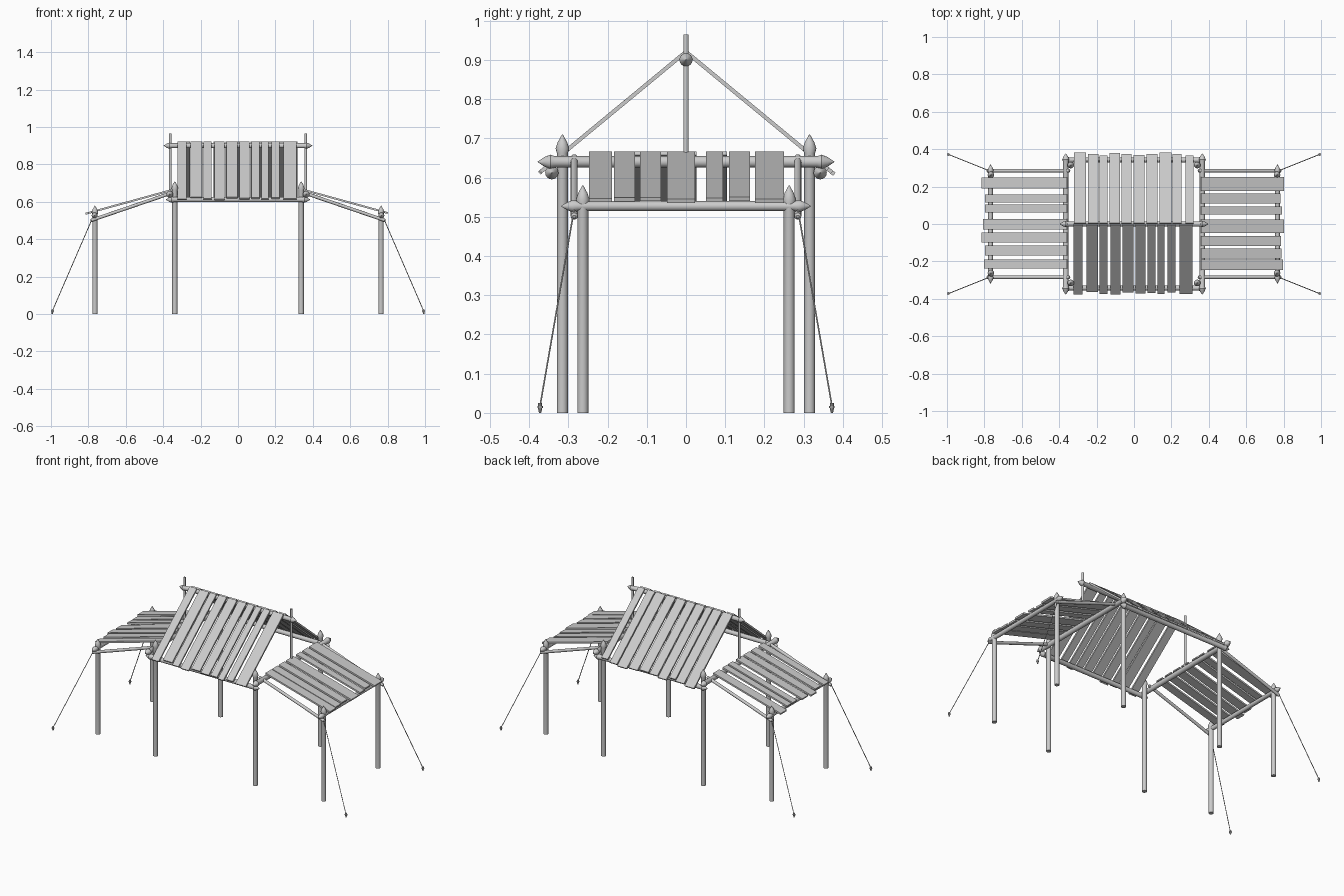
import bpy, bmesh, math
from mathutils import Vector, Matrix

if "Cube" in bpy.data.objects:
    bpy.data.objects.remove(bpy.data.objects["Cube"])


def finish(name, bm, smooth=False):
    bmesh.ops.recalc_face_normals(bm, faces=bm.faces)
    me = bpy.data.meshes.new(name)
    bm.to_mesh(me)
    bm.free()
    ob = bpy.data.objects.new(name, me)
    bpy.context.collection.objects.link(ob)
    if smooth:
        bpy.ops.object.select_all(action='DESELECT')
        bpy.context.view_layer.objects.active = ob
        ob.select_set(True)
        bpy.ops.object.shade_smooth_by_angle(angle=math.radians(35))
    return ob


def lathe(name, start, end, profile, sides=16):
    """Closed turned solid: profile is (distance along the axis, radius)."""
    a, b = Vector(start), Vector(end)
    rot = (b - a).to_track_quat('Z', 'Y').to_matrix()
    bm = bmesh.new()
    rings = []
    for h, r in profile:
        rings.append([bm.verts.new(a + rot @ Vector((
            r * math.cos(math.tau * i / sides), r * math.sin(math.tau * i / sides), h)))
            for i in range(sides)])
    for lo, hi in zip(rings, rings[1:]):
        for i in range(sides):
            j = (i + 1) % sides
            bm.faces.new((lo[i], lo[j], hi[j], hi[i]))
    bm.faces.new(rings[0])
    bm.faces.new(rings[-1])
    return finish(name, bm, True)


def rod(name, a, b, r, sides=16):
    length = (Vector(b) - Vector(a)).length
    return lathe(name, a, b, [(0, r), (length, r)], sides)


def spike(length, r, tip):
    # flared collar, then a sharpened point
    return [(length - tip - 0.012, r), (length - tip, r * 1.25),
            (length - tip * 0.55, r * 0.85), (length, 0.001)]


def post(name, x, y, top, r=0.014):
    return lathe(name, (x, y, 0), (x, y, top), [(0, r)] + spike(top, r, 0.036))


def beam(name, a, b, r=0.014, tip=0.03):
    length = (Vector(b) - Vector(a)).length
    s = spike(length, r, tip)
    return lathe(name, a, b, [(length - h, q) for h, q in reversed(s)] + s)


def slat(name, a, b, side, width, thick=0.010):
    """Flat board running from a to b, with its width along the side axis."""
    a, b, side = Vector(a), Vector(b), Vector(side)
    d = b - a
    n = d.normalized().cross(side)
    m = Matrix((d, side * width, n * thick)).transposed().to_4x4()
    m.translation = (a + b) / 2
    bm = bmesh.new()
    bmesh.ops.create_cube(bm, size=1, matrix=m)
    return finish(name, bm)


# Central frame, side frames, guy ropes and pegs
for sx in (-1, 1):
    for sy in (-1, 1):
        post("inner_post", sx * 0.338, sy * 0.315, 0.71)
        post("outer_post", sx * 0.765, sy * 0.263, 0.58)
        # Sloping rail with rounded ends
        a, b = Vector((sx * 0.342, sy * 0.285, 0.652)), Vector((sx * 0.788, sy * 0.285, 0.5))
        n = (b - a).length
        lathe("side_rail", a, b, [(0, 0.004), (0.004, 0.009), (n - 0.004, 0.009), (n, 0.004)], 12)
        # Guy rope and ground peg
        rod("guy_rope", (sx * 0.775, sy * 0.285, 0.52), (sx * 0.992, sy * 0.372, 0.018), 0.0022, 6)
        p = (sx * 0.9925, sy * 0.372, 0)
        lathe("ground_peg", p, (p[0], p[1], 1),
              [(0, 0.003), (0.013, 0.006), (0.013, 0.0075), (0.018, 0.0075),
               (0.018, 0.005), (0.025, 0.005)], 10)
    beam("cross_beam", (sx * 0.365, -0.378, 0.64), (sx * 0.365, 0.378, 0.64), 0.0145, 0.032)
    beam("outer_beam", (sx * 0.767, -0.318, 0.527), (sx * 0.767, 0.318, 0.527), 0.0125)
    rod("king_post", (sx * 0.362, 0, 0.64), (sx * 0.362, 0, 0.965), 0.0068)
    beam("eave_beam", (-0.385, sx * 0.342, 0.612), (0.385, sx * 0.342, 0.612), 0.0135)
beam("ridge_beam", (-0.397, 0, 0.9), (0.397, 0, 0.9), 0.0135)

# Main roof slats: (left edge, right edge, lower end)
front = [(-.323, -.275, .373), (-.254, -.192, .36), (-.184, -.142, .37), (-.126, -.072, .374),
         (-.061, -.003, .362), (.008, .061, .368), (.072, .115, .366), (.126, .163, .372),
         (.179, .222, .364), (.243, .313, .37)]
back = [(-.32, -.256, .378), (-.247, -.19, .37), (-.184, -.142, .362), (-.131, -.074, .376),
        (-.067, -.013, .37), (-.003, .056, .366), (.067, .126, .372), (.136, .2, .378),
        (.206, .254, .372), (.275, .318, .362)]
for name, sy, rows in (("front_roof_slat", -1, front), ("back_roof_slat", 1, back)):
    for x0, x1, y in rows:
        xc = (x0 + x1) / 2
        slat(name, (xc, sy * 0.003, 0.918), (xc, sy * y, 0.9205 - 0.826 * y), (1, 0, 0), x1 - x0)

# Side awning slats: (low edge, high edge, outer end)
left = [(.19, .249, .815), (.115, .158, .794), (.061, .104, .794), (-.029, .027, .805),
        (-.099, -.045, .815), (-.168, -.115, .794), (-.238, -.19, .8)]
right = [(-.247, -.189, .795), (-.184, -.13, .788), (-.117, -.064, .784), (-.048, .023, .8),
         (.051, .094, .79), (.11, .163, .782), (.176, .25, .8)]
for name, sx, rows in (("left_awning_slat", -1, left), ("right_awning_slat", 1, right)):
    for y0, y1, x in rows:
        yc = (y0 + y1) / 2
        slat(name, (sx * 0.358, yc, 0.662), (sx * x, yc, 0.662 - 0.275 * (x - 0.358)),
             (0, 1, 0), y1 - y0)
